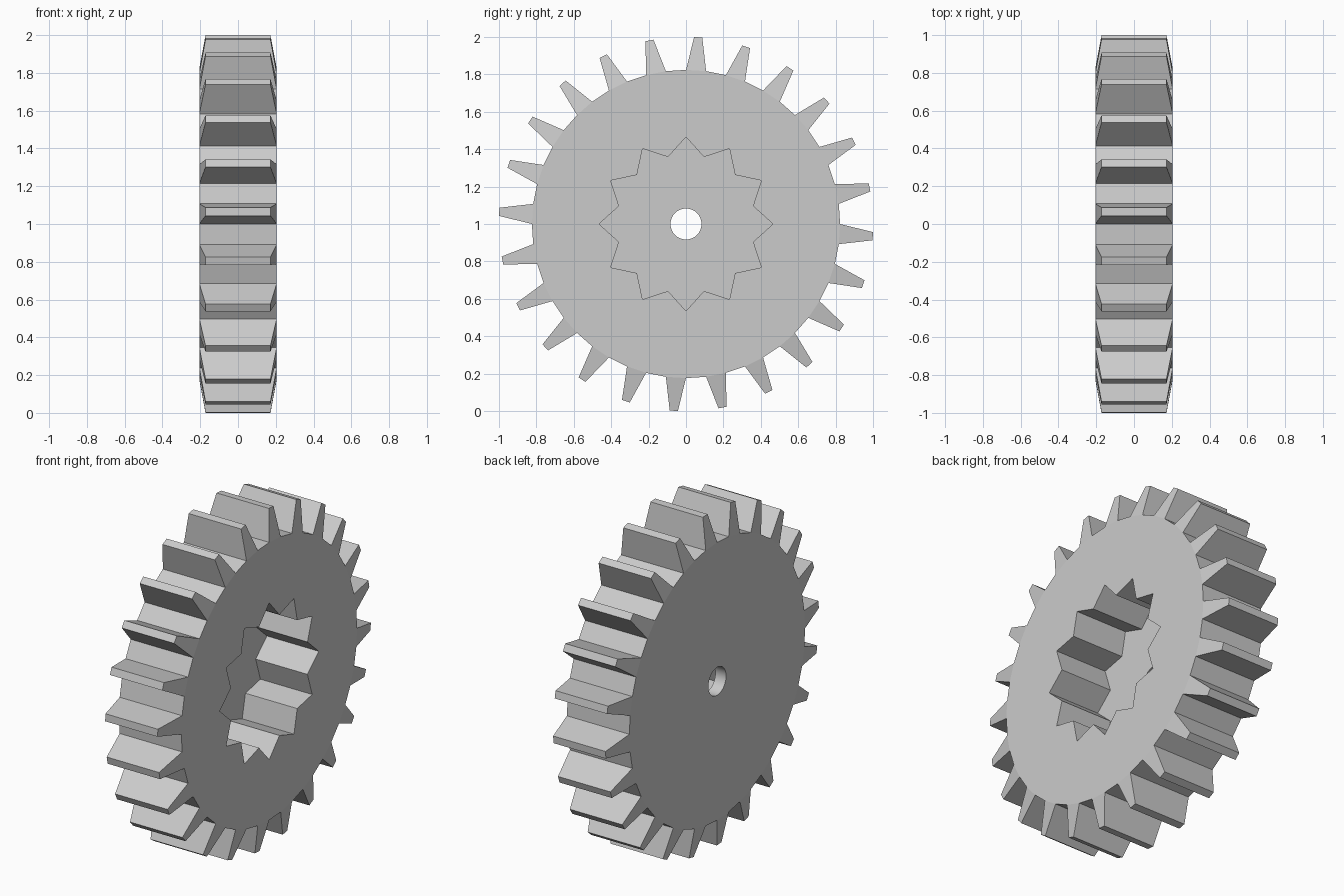
import bpy
import bmesh
from math import cos, sin, radians

cube = bpy.data.objects.get("Cube")
if cube:
    bpy.data.objects.remove(cube, do_unlink=True)

TEETH = 24
N = TEETH * 2
STEP = 360 / N
HALF, TIP_HALF = 0.205, 0.172      # half widths at root and tooth tip
ROOT_R, TIP_R, HOLE_R = 0.824, 1.001, 0.083
STAR_OUT, STAR_IN = 0.465, 0.371
FLOOR_X = HALF - 0.34              # floor of the star recess

bm = bmesh.new()


def vert(x, r, deg):
    a = radians(deg)
    return bm.verts.new((x, r * cos(a), 1 + r * sin(a)))


def ring(x, r, count=N):
    return [vert(x, r, i * 360 / count) for i in range(count)]


def star(x):
    return [vert(x, STAR_IN if k % 2 else STAR_OUT, k * 360 / TEETH) for k in range(TEETH)]


def bridge(a, b):
    for i in range(len(a)):
        j = (i + 1) % len(a)
        bm.faces.new((a[i], a[j], b[j], b[i]))


def bridge_double(fine, coarse):
    # join a ring to one with half as many points
    for k in range(TEETH):
        n = (k + 1) % TEETH
        bm.faces.new((fine[2 * k], fine[2 * k + 1], fine[2 * n], coarse[n], coarse[k]))


# Body sides, star recess and axle hole
root_l, root_r = ring(HALF, ROOT_R), ring(-HALF, ROOT_R)
star_top, star_floor = star(HALF), star(FLOOR_X)
hole_in, hole_out = ring(FLOOR_X, HOLE_R), ring(-HALF, HOLE_R)
bridge_double(root_l, star_top)
bridge(star_top, star_floor)
bridge_double(hole_in, star_floor)
bridge(hole_in, hole_out)
bridge(hole_out, root_r)

# Rim: flat gaps alternating with tapered teeth
for i in range(N):
    j = (i + 1) % N
    base = [root_l[i], root_l[j], root_r[j], root_r[i]]
    if i % 2 == 0:
        bm.faces.new(base)
        continue
    mid = (i + 0.5) * STEP
    tip = [vert(x, TIP_R, mid + d) for x, d in
           ((TIP_HALF, -1.25), (TIP_HALF, 1.25), (-TIP_HALF, 1.25), (-TIP_HALF, -1.25))]
    bridge(base, tip)
    bm.faces.new(tip)

bmesh.ops.recalc_face_normals(bm, faces=bm.faces[:])
mesh = bpy.data.meshes.new("gear_wheel")
bm.to_mesh(mesh)
bm.free()

# Plain grey material
grey = bpy.data.materials.new("light_grey")
grey.use_nodes = True
colour = (0.6, 0.6, 0.6, 1)
grey.diffuse_color = colour
grey.node_tree.nodes["Principled BSDF"].inputs["Base Color"].default_value = colour
mesh.materials.append(grey)

gear = bpy.data.objects.new("gear_wheel", mesh)
bpy.context.collection.objects.link(gear)
bpy.ops.object.select_all(action='DESELECT')
gear.select_set(True)
bpy.context.view_layer.objects.active = gear
bpy.ops.object.shade_smooth_by_angle(angle=radians(9))
